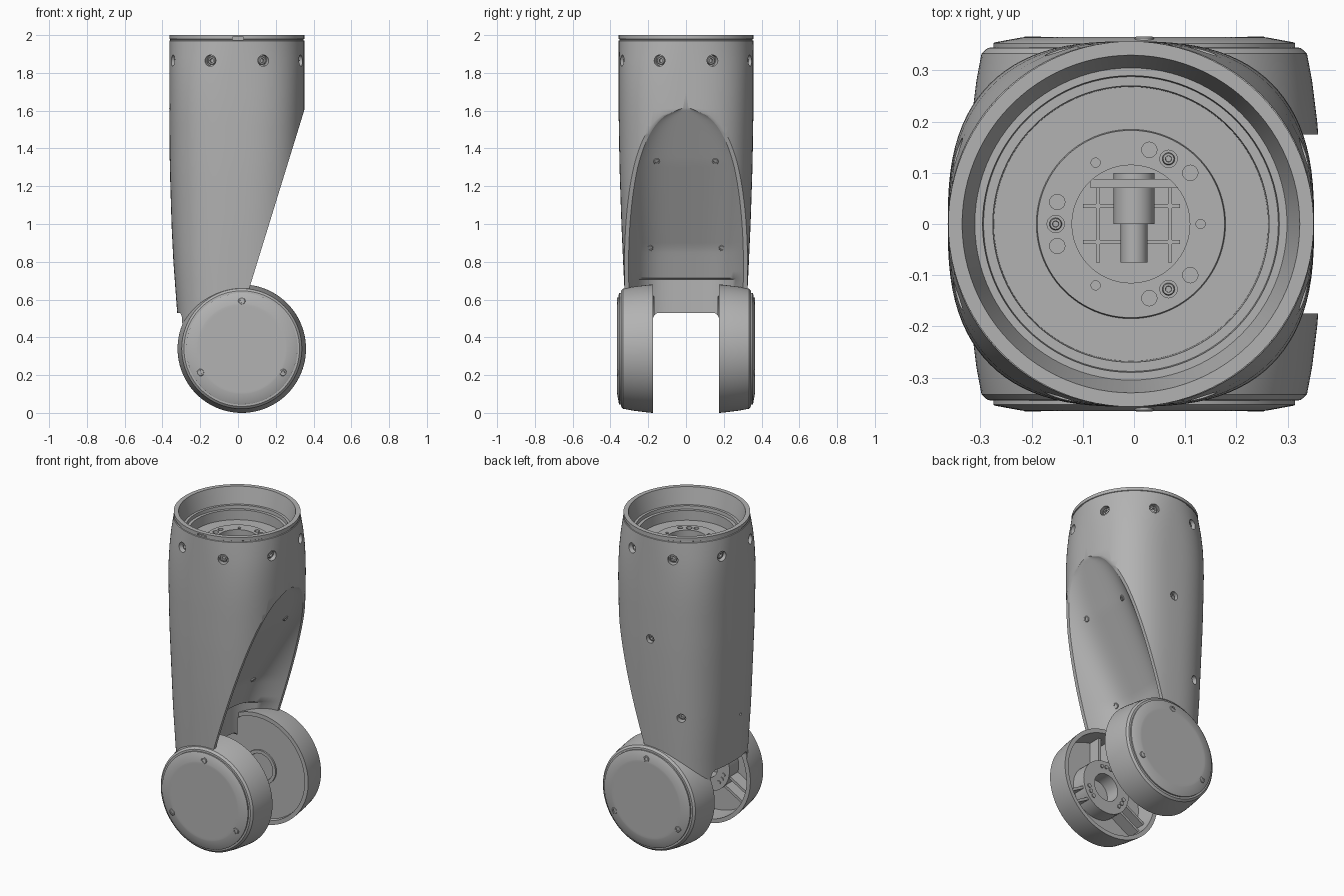
import bpy, bmesh, math
from mathutils import Vector, Matrix

old = bpy.data.objects.get("Cube")
if old:
    bpy.data.objects.remove(old, do_unlink=True)

grey = bpy.data.materials.new("satin_grey")
grey.use_nodes = True
COL = (0.45, 0.45, 0.45, 1)
grey.diffuse_color = COL
grey.node_tree.nodes["Principled BSDF"].inputs["Base Color"].default_value = COL

CX = -0.006                      # centre of the tube
HUB = Vector((0.02, 0, 0.34))    # joint axis
BOSS = 1.83                      # height of the inner mounting face
parts = []


def loft(name, rings, cutter=False):
    """Skin equal-length rings into a closed solid with end caps."""
    bm = bmesh.new()
    vs = [[bm.verts.new(p) for p in ring] for ring in rings]
    n = len(vs[0])
    for a, b in zip(vs, vs[1:]):
        for i in range(n):
            j = (i + 1) % n
            bm.faces.new((a[i], a[j], b[j], b[i]))
    bm.faces.new(vs[0])
    bm.faces.new(vs[-1])
    bmesh.ops.recalc_face_normals(bm, faces=bm.faces)
    me = bpy.data.meshes.new(name)
    bm.to_mesh(me)
    bm.free()
    me.materials.append(grey)
    ob = bpy.data.objects.new(name, me)
    bpy.context.collection.objects.link(ob)
    if cutter:
        ob.hide_render = True
    else:
        parts.append(ob)
    return ob


def polar(r, deg):
    return r * math.cos(math.radians(deg)), r * math.sin(math.radians(deg))


def lathe(name, profile, origin, axis, n=64, cutter=False):
    """Turn (radius, distance along axis) pairs about an axis."""
    q = Vector((0, 0, 1)).rotation_difference(Vector(axis))
    rings = [[Vector(origin) + q @ Vector((*polar(r, k * 360 / n), h)) for k in range(n)] for r, h in profile]
    return loft(name, rings, cutter)


def rod(name, origin, axis, r, h0, h1, n=20, cutter=False):
    return lathe(name, [(r, h0), (r, h1)], origin, axis, n, cutter)


def box(name, lo, hi, cutter=False):
    ring = [(lo[0], lo[1]), (hi[0], lo[1]), (hi[0], hi[1]), (lo[0], hi[1])]
    return loft(name, [[(x, y, z) for x, y in ring] for z in (lo[2], hi[2])], cutter)


def cut(ob, cutters):
    for c in cutters:
        m = ob.modifiers.new("cut", 'BOOLEAN')
        m.operation, m.solver, m.object = 'DIFFERENCE', 'EXACT', c
    bpy.context.view_layer.update()
    dg = bpy.context.evaluated_depsgraph_get()
    ob_mesh = bpy.data.meshes.new_from_object(ob.evaluated_get(dg))
    ob.modifiers.clear()
    ob.data = ob_mesh
    for c in cutters:
        bpy.data.objects.remove(c, do_unlink=True)


def interp(table, t):
    for (a, u), (b, v) in zip(table, table[1:]):
        if t <= b:
            return u + (v - u) * max(0, (t - a) / (b - a))
    return table[-1][1]


def screw(name, origin, axis, r=0.02):
    """Socket-head screw, top face at the origin."""
    lathe(name, [(r, -0.03), (r, -0.003), (r * .85, 0), (r * .5, 0), (r * .45, -0.012)], origin, axis, 20)


# Tube: round rim, squarer below, stepped bore from the top
LEFT = [(0.35, 0.309), (0.53, 0.316), (0.8, 0.336), (1.0, 0.346), (1.3, 0.355), (1.6, 0.358), (2, 0.357)]
WIDE = [(0.35, 0.315), (0.53, 0.32), (0.8, 0.333), (1.0, 0.342), (1.3, 0.352), (1.6, 0.357), (2, 0.357)]
SQUARE = [(0.53, 2.7), (1.0, 2.55), (1.6, 2.65), (1.75, 2.6), (1.9, 2.25), (1.98, 2.0)]


def tube_ring(z, n=96, shrink=0):
    a, b, e = interp(LEFT, z) - shrink, interp(WIDE, z) - shrink, 2 / interp(SQUARE, z)
    ring = []
    for k in range(n):
        c, s = polar(1, k * 360 / n)
        ring.append((CX + math.copysign(abs(c) ** e, c) * a, math.copysign(abs(s) ** e, s) * b, z))
    return ring


rings = [tube_ring(0.35 + i * 0.09) for i in range(18)]
rings += [tube_ring(z, shrink=s) for z, s in ((1.97, 0), (1.972, .004), (1.978, .004), (1.98, 0), (2, 0))]
BORE = [(.33, 2), (.305, 1.9), (.29, 1.9), (.288, 1.88), (.27, 1.88), (.268, BOSS - .01),
        (.185, BOSS - .01), (.183, BOSS), (.115, BOSS), (.115, 1.3)]
rings += [[(CX + x, y, z) for x, y in (polar(r, k * 360 / 96) for k in range(96))] for r, z in BORE]
body = loft("tube_body", rings)

# Scooped slanted face with a thin lip
DEPTH = [(0.66, 0.19), (0.87, 0.18), (1.1, 0.12), (1.33, 0.06), (1.6, 0.006), (1.62, 0)]


def scoop_plane(z):
    return 0.06 + 0.3085 * (z - 0.66)


def scoop_width(z):
    a, b, e = interp(LEFT, z), interp(WIDE, z), interp(SQUARE, z)
    u = min(1, abs(scoop_plane(z) - CX) / a)
    return max(0.004, b * (1 - u ** e) ** (1 / e) - 0.022)


def scoop_x(y, z):
    d = interp(DEPTH, z) if z > 0.71 else scoop_plane(z) + 0.14
    return scoop_plane(z) - d * max(0, 1 - (abs(y) / scoop_width(z)) ** 4)


def scoop_ring(z):
    ys = [scoop_width(z) * math.sin(math.radians(t)) for t in range(-90, 91, 5)]
    ys = [-.45] + ys + [.45]
    return [(scoop_x(y, z), y, z) for y in ys] + [(1, .45, z), (1, -.45, z)]


ZS = [0.3, 0.5, 0.6, 0.705, 0.715] + [0.75 + 0.025 * i for i in range(40)]
cutters = [loft("scoop_cutter", [scoop_ring(z) for z in ZS], True)]

# Fork opening with rounded corners
fork = [(-.175, .2), (.175, .2)]
for s, start in ((1, 0), (-1, 90)):
    for t in range(start, start + 91, 15):
        dy, dz = polar(.035, t)
        fork.append((s * .14 + dy, .495 + dz))
cutters.append(loft("fork_cutter", [[(x, y, z) for y, z in fork] for x in (-.6, .6)], True))

# Joint cavities cleared from the tube
SIDES = (("left", 1, .2), ("right", -1, .31))
for side, s, depth in SIDES:
    cutters.append(rod("cavity_cutter", HUB, (0, s, 0), 0.312, 0.17, depth, 64, True))

# Screw pockets: rim, back side and mounting face
pockets = []
for k in range(8):
    c, s = polar(1, 22.5 + 45 * k)
    pockets.append((Vector((CX + .362 * c, .362 * s, 1.865)), Vector((c, s, 0)), .03))
pockets.append((Vector((0, .35, 1.34)), Vector((0, 1, 0)), .026))
pockets.append((Vector((-.18, .298, .88)), Vector((-.35, .94, 0)), .026))
for t in (60, 180, 300):
    x, y = polar(.147, t)
    pockets.append((Vector((CX + x, y, BOSS)), Vector((0, 0, 1)), .017))
for p, d, r in pockets:
    cutters.append(rod("pocket_cutter", p, d, r, -0.025, 0.04, 20, True))
for x, y, r in ((.11, .1, .015), (.11, -.1, .015), (.03, .145, .015), (.03, -.145, .015),
                (-.15, .043, .015), (-.15, -.043, .015), (.13, 0, .009), (-.075, .12, .009), (-.075, -.12, .009)):
    cutters.append(rod("pin_hole_cutter", (x, y, BOSS), (0, 0, 1), r, -0.03, 0.02, 16, True))
cutters.append(rod("back_hole_cutter", (-.34, -.05, .81), (-1, 0, 0), .008, -.03, .05, 12, True))
cutters.append(box("notch_cutter", (-.03, -.4, 1.975), (.03, -.34, 1.99), True))
cut(body, cutters)
for p, d, r in pockets:
    screw("recessed_screw", p - d * 0.012, d, r * 0.72)

# Screws in the scooped face
for s in (1, -1):
    for y, z in ((.155, 1.33), (.19, .87)):
        screw("scoop_screw", (scoop_x(y, z) + .006, s * y, z), Vector((.87, -.15 * s, -.48)).normalized(), 0.017)

# Joint housings, caps and cap screws
for side, s, depth in SIDES:
    ax = Vector((0, s, 0))
    lathe(side + "_housing", [(.298, .345), (.306, .344), (.318, .333), (.328, .28), (.338, .2), (.34, .175),
                              (.315, .175), (.312, depth)], HUB, ax, 96)
    lathe(side + "_cap", [(.295, .33), (.295, .353), (.292, .355), (.24, .3645), (.235, .365), (.225, .365)],
          HUB, ax, 96)
    for t in (90, 210, 330):
        x, z = polar(.252, t)
        screw("cap_screw", HUB + Vector((x, s * .366, z)), ax, 0.019)

# Shallow bearing ring in the left housing
lathe("left_bearing", [(.105, .205), (.105, .19), (.085, .19), (.083, .199)], HUB, (0, 1, 0), 48)

# Deep hub with bolts and paired ribs in the right housing
lathe("right_bearing", [(.165, .315), (.165, .22), (.085, .22), (.083, .308)], HUB, (0, -1, 0), 48)
for t in (90, 210, 330):
    for dt in (-14, 0, 14):
        x, z = polar(.13, t + dt)
        rod("bearing_bolt", HUB + Vector((x, -.22, z)), (0, -1, 0), .012, -.006, .01, 12)
    for off in (-.035, .035):
        rib = box("housing_rib", (.155, -.312, off - .008), (.312, -.235, off + .008))
        rib.data.transform(Matrix.Translation(HUB) @ Matrix.Rotation(math.radians(-t), 4, 'Y'))

# Inner shaft and ribs seen through the bore
rod("shaft_wide", (0, 0, 1.5), (0, 1, 0), .04, 0, .1)
rod("shaft_narrow", (0, 0, 1.5), (0, 1, 0), .026, -.075, 0)
box("shaft_plate", (-.085, .07, 1.43), (.085, .088, 1.55))
for v in (-.035, .035):
    box("cross_rib", (-.1, v - .004, 1.295), (.09, v + .004, 1.35))
    box("long_rib", (2 * v - .004, -.075, 1.295), (2 * v + .004, .075, 1.35))

bpy.ops.object.select_all(action='DESELECT')
for ob in parts:
    ob.select_set(True)
bpy.context.view_layer.objects.active = body
bpy.ops.object.shade_smooth_by_angle(angle=math.radians(32))
